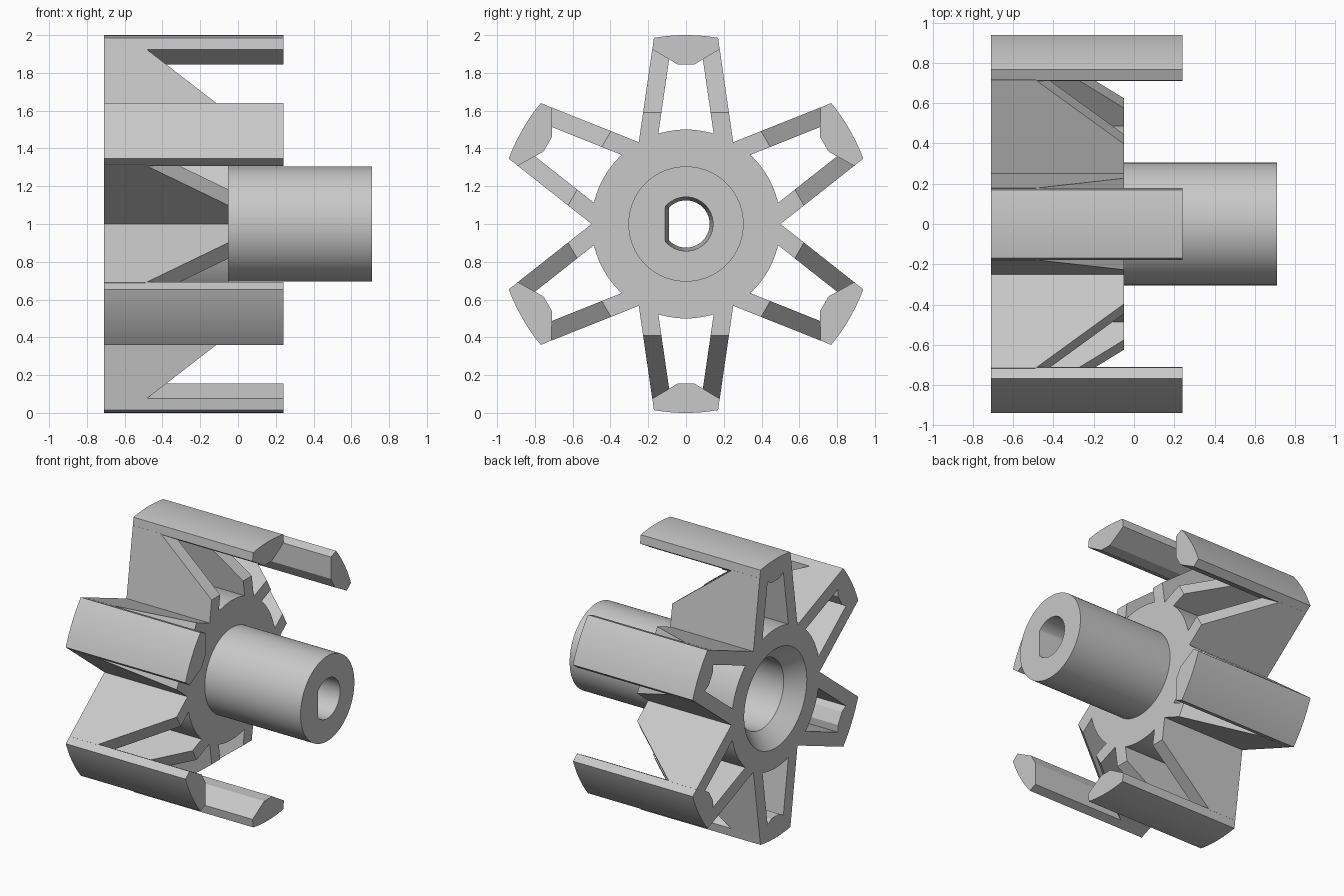
import bpy, bmesh
from math import sin, cos, pi, radians, asin
from mathutils import Matrix

cube = bpy.data.objects.get("Cube")
if cube:
    bpy.data.objects.remove(cube, do_unlink=True)

grey = bpy.data.materials.new("light grey")
grey.use_nodes = True
grey.diffuse_color = (0.58, 0.58, 0.58, 1)
grey.node_tree.nodes["Principled BSDF"].inputs["Base Color"].default_value = grey.diffuse_color

BACK, HUB_FRONT, TIP_FRONT, SHAFT_FRONT = -0.71, -0.05, 0.24, 0.71
CENTRE = Matrix.Translation((0, 0, 1))


def finish(bm, name, matrix):
    """Turn a bmesh into a placed, shaded object."""
    bmesh.ops.recalc_face_normals(bm, faces=bm.faces)
    mesh = bpy.data.meshes.new(name)
    bm.to_mesh(mesh)
    bm.free()
    mesh.materials.append(grey)
    obj = bpy.data.objects.new(name, mesh)
    bpy.context.collection.objects.link(obj)
    obj.matrix_world = matrix
    bpy.ops.object.select_all(action='DESELECT')
    obj.select_set(True)
    bpy.context.view_layer.objects.active = obj
    bpy.ops.object.shade_smooth_by_angle(angle=radians(25))
    return obj


def prism(bm, lower, upper):
    """Solid between two matching outlines."""
    a = [bm.verts.new(p) for p in lower]
    b = [bm.verts.new(p) for p in upper]
    bm.faces.new(a)
    bm.faces.new(b[::-1])
    for i in range(len(a)):
        j = (i + 1) % len(a)
        bm.faces.new((a[i], b[i], b[j], a[j]))


def hub():
    """Turned hub and shaft: each ring is x, radius and depth of the flat."""
    segments = 96
    rings = [(BACK, 0.355, 1), (BACK, 0.5, 1), (HUB_FRONT, 0.5, 1),
             (HUB_FRONT, 0.305, 1), (SHAFT_FRONT, 0.305, 1),
             (SHAFT_FRONT, 0.143, 0.11), (0.1, 0.125, 0.09),
             (0.1, 0.25, 1), (-0.6, 0.25, 1)]
    bm = bmesh.new()
    loops = []
    for x, r, flat in rings:
        angles = [2 * pi * i / segments for i in range(segments)]
        loops.append([bm.verts.new((x, max(r * cos(a), -flat), r * sin(a))) for a in angles])
    for k, loop in enumerate(loops):
        following = loops[(k + 1) % len(loops)]
        for i in range(segments):
            j = (i + 1) % segments
            bm.faces.new((loop[i], loop[j], following[j], following[i]))
    finish(bm, "hub_and_shaft", CENTRE)


def arm_walls(matrix, name):
    """Two converging webs with a sloping front edge."""
    outline = [(BACK, 0.433), (HUB_FRONT, 0.433), (HUB_FRONT, 0.59),
               (-0.49, 0.93), (BACK, 0.93)]
    bm = bmesh.new()
    for side in (-1, 1):
        def layer(inset):
            return [(x, side * (0.25 - 0.145 * (r - 0.433) - inset), r) for x, r in outline]
        prism(bm, layer(0), layer(0.097))
    finish(bm, name, matrix)


def tip_bar(matrix, name):
    """Long bar with a rounded outside and a bevelled inside."""
    half = asin(0.17)
    arc = [(sin(half * t / 6), cos(half * t / 6)) for t in range(-6, 7)]
    section = arc + [(0.178, 0.925), (0.045, 0.845), (-0.045, 0.845), (-0.178, 0.925)]
    bm = bmesh.new()
    prism(bm, [(BACK, y, z) for y, z in section], [(TIP_FRONT, y, z) for y, z in section])
    finish(bm, name, matrix)


hub()
for n in range(6):
    turn = CENTRE @ Matrix.Rotation(n * pi / 3, 4, 'X')
    arm_walls(turn, f"arm_walls_{n + 1}")
    tip_bar(turn, f"tip_bar_{n + 1}")
